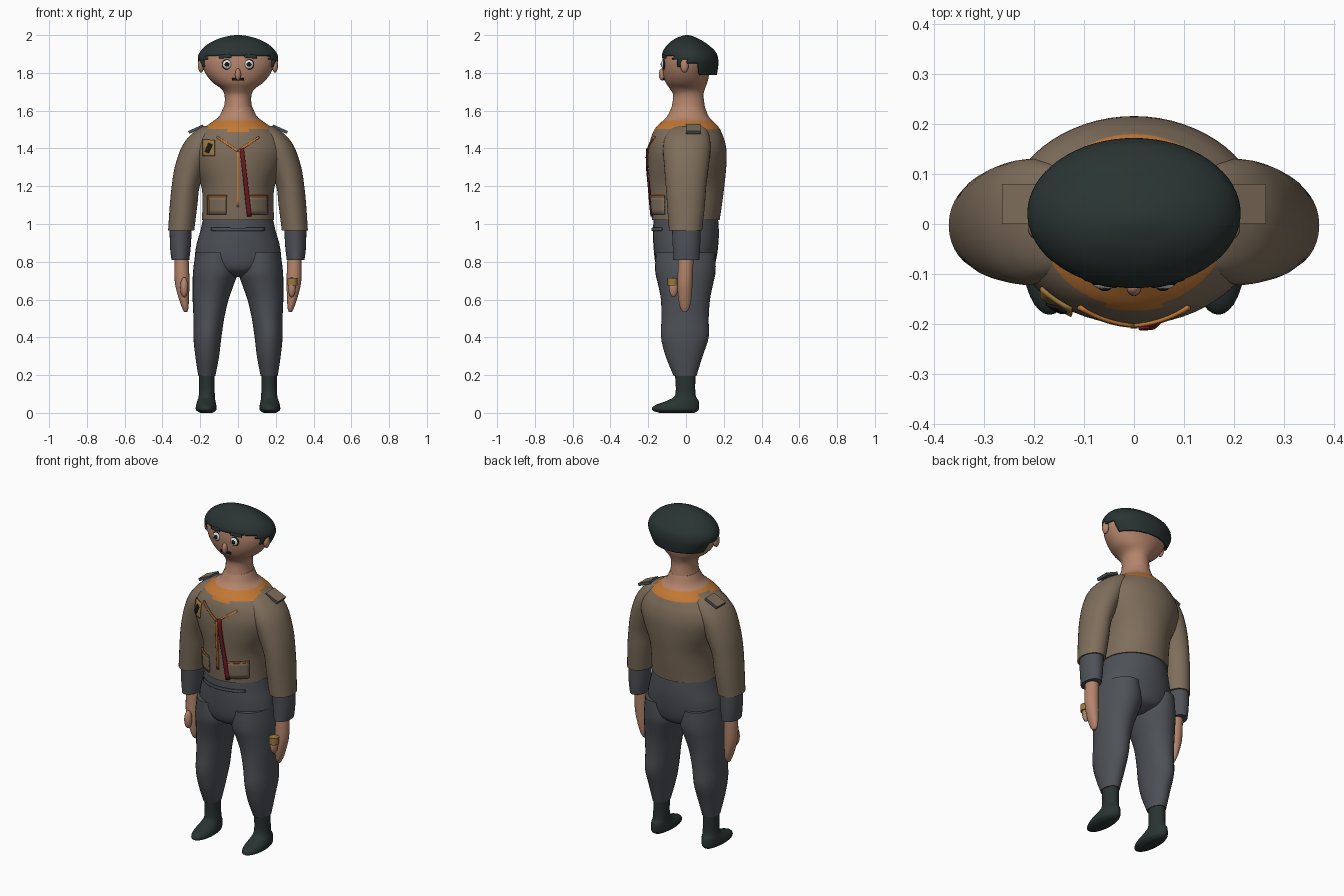
import bpy, bmesh
from math import sin, cos, pi, sqrt, radians
from mathutils import Matrix, Vector

cube = bpy.data.objects.get("Cube")
if cube:
    bpy.data.objects.remove(cube, do_unlink=True)


def material(name, *rgb):
    mat = bpy.data.materials.new(name)
    mat.use_nodes = True
    mat.diffuse_color = (*rgb, 1)
    mat.node_tree.nodes["Principled BSDF"].inputs["Base Color"].default_value = (*rgb, 1)
    return mat


tan = material("jacket tan", .21, .155, .105)
gray = material("trouser gray", .075, .082, .095)
dark = material("dark green", .022, .034, .032)
skin = material("skin", .46, .235, .15)
orange = material("orange", .55, .19, .035)
red = material("dark red", .16, .01, .016)
gold = material("gold", .33, .19, .05)
white = material("eye white", .75, .75, .72)
black = material("black", .01, .01, .012)


def finish(name, bm, mats, rule=None):
    """Turn a bmesh into a smooth object; rule picks a material per face."""
    bmesh.ops.recalc_face_normals(bm, faces=bm.faces)
    for face in bm.faces:
        face.smooth = True
        if rule:
            face.material_index = rule(face)
    mesh = bpy.data.meshes.new(name)
    bm.to_mesh(mesh)
    bm.free()
    for mat in mats:
        mesh.materials.append(mat)
    mesh.set_sharp_from_angle(angle=radians(45))
    obj = bpy.data.objects.new(name, mesh)
    bpy.context.collection.objects.link(obj)
    return obj


def dense(rings, steps=4):
    """Smoothly resample rings of (z, x0, x1, y0, y1)."""
    rows = [Vector(r) for r in rings]
    result = []
    for i in range(len(rows) - 1):
        a, b, c, d = rows[max(i - 1, 0)], rows[i], rows[i + 1], rows[min(i + 2, len(rows) - 1)]
        for s in range(steps):
            t = s / steps
            result.append(b + (c - a) * (t / 2) + (a * 2 - b * 5 + c * 4 - d) * (t * t / 2)
                          + (b * 3 - a - c * 3 + d) * (t ** 3 / 2))
    return result + [rows[-1]]


def loft(name, rings, mats, side=1, segments=32, rule=None, remove=None):
    bm = bmesh.new()
    loops = []
    for z, x0, x1, y0, y1 in dense(rings):
        loops.append([bm.verts.new((side * ((x0 + x1) / 2 + (x1 - x0) / 2 * cos(2 * pi * k / segments)),
                                    (y0 + y1) / 2 + (y1 - y0) / 2 * sin(2 * pi * k / segments), z))
                      for k in range(segments)])
    for low, high in zip(loops, loops[1:]):
        for k in range(segments):
            n = (k + 1) % segments
            bm.faces.new((low[k], low[n], high[n], high[k]))
    bm.faces.new(loops[-1])
    if remove:
        gone = [f for f in bm.faces if remove(f.calc_center_median())]
        bmesh.ops.delete(bm, geom=gone, context="FACES")
    else:
        bm.faces.new(loops[0])
    return finish(name, bm, mats, rule)


def centred(rows):
    """Rings symmetric about x = 0, given as (z, half width, y0, y1)."""
    return [(z, -w, w, y0, y1) for z, w, y0, y1 in rows]


def front(rings, x, z):
    """Depth of the front surface of a loft at x, z."""
    rows = sorted(dense(rings), key=lambda r: r[0])
    for a, b in zip(rows, rows[1:]):
        if a[0] <= z <= b[0]:
            r = a.lerp(b, (z - a[0]) / max(b[0] - a[0], 1e-6))
            u = (x - (r[1] + r[2]) / 2) / ((r[2] - r[1]) / 2)
            return (r[3] + r[4]) / 2 - (r[4] - r[3]) / 2 * sqrt(max(0, 1 - u * u))
    return 0


def strip(name, rings, start, end, width, mat, lift=.004, cuts=8):
    """Thin plate from start to end (x, z) wrapped on a loft's front."""
    a, b = Vector(start), Vector(end)
    across = Vector((a.y - b.y, b.x - a.x)).normalized() * width / 2
    bm = bmesh.new()
    rows = []
    for i in range(cuts + 1):
        mid = a.lerp(b, i / cuts)
        row = []
        for j in range(-2, 3):
            p = mid + across * (j / 2)
            row.append(bm.verts.new((p.x, front(rings, p.x, p.y) - lift, p.y)))
        rows.append(row)
    for r, s in zip(rows, rows[1:]):
        for j in range(4):
            bm.faces.new((r[j], r[j + 1], s[j + 1], s[j]))
    obj = finish(name, bm, [mat])
    solid = obj.modifiers.new("thickness", "SOLIDIFY")
    solid.thickness, solid.offset = .007, 0


def ball(name, centre, radii, mat):
    bm = bmesh.new()
    bmesh.ops.create_uvsphere(bm, u_segments=20, v_segments=12, radius=1,
                              matrix=Matrix.Translation(centre) @ Matrix.Diagonal((*radii, 1)))
    return finish(name, bm, [mat])


# Jacket body with a stepped neckline and bare neck base
torso = centred([(1.02, .192, -.18, .178), (1.1, .188, -.187, .19), (1.2, .194, -.193, .203),
                 (1.3, .235, -.2, .213), (1.38, .258, -.2, .215), (1.44, .245, -.19, .205),
                 (1.48, .215, -.177, .19), (1.51, .18, -.16, .175), (1.54, .138, -.13, .148),
                 (1.57, .1, -.1, .12), (1.62, .076, -.075, .1)])


def neckline(face):
    c = face.calc_center_median()
    edge = 1.487 if abs(c.x) < .06 and c.y < 0 else 1.505
    if abs(c.x) > .13 and 0 < c.y < .08:
        edge = 1.53
    return 2 if c.z > 1.548 else int(c.z > edge)


loft("jacket_body", torso, [tan, orange, skin], segments=64, rule=neckline)

# Trouser seat
hips = centred([(.72, .06, -.07, .07), (.75, .15, -.14, .135), (.8, .222, -.163, .157),
                (.88, .222, -.172, .17), (.96, .2, -.175, .174), (1.05, .18, -.17, .168)])
loft("trouser_seat", hips, [gray])
strip("waist_band", hips, (-.14, .972), (.14, .972), .016, gray, .005, 16)

# Arms, legs and feet
sleeve = [(.965, .232, .37, -.09, .085), (1.1, .215, .361, -.1, .1), (1.2, .203, .351, -.107, .107),
          (1.3, .165, .335, -.115, .12), (1.4, .12, .302, -.122, .13), (1.46, .1, .262, -.11, .125),
          (1.5, .1, .215, -.085, .11), (1.52, .12, .18, -.04, .08)]
cuff = [(.81, .258, .352, -.068, .07), (.88, .25, .36, -.07, .075), (.99, .244, .362, -.075, .078)]
hand = [(.535, .268, .286, -.018, .004), (.56, .262, .298, -.032, .02), (.62, .259, .318, -.042, .03),
        (.7, .257, .335, -.045, .035), (.83, .262, .335, -.04, .04)]
leg = [(.195, .12, .21, -.065, .055), (.3, .1, .226, -.108, .088), (.4, .088, .236, -.132, .12),
       (.5, .073, .236, -.13, .12), (.6, .05, .24, -.133, .127), (.68, .022, .24, -.148, .143),
       (.75, .002, .238, -.163, .157), (.85, .015, .225, -.16, .155)]
boot = [(0, .135, .2, -.14, .045), (.015, .115, .222, -.18, .066), (.04, .115, .222, -.165, .07),
        (.065, .12, .215, -.1, .066), (.1, .123, .207, -.056, .05), (.22, .124, .206, -.06, .05)]
for side, label in ((1, "left_"), (-1, "right_")):
    loft(label + "sleeve", sleeve, [tan], side)
    loft(label + "cuff", cuff, [gray], side)
    loft(label + "hand", hand, [skin], side, 20)
    ball(label + "thumb", (side * .285, -.066, .665), (.021, .024, .053), skin)
    loft(label + "trouser_leg", leg, [gray], side)
    loft(label + "boot", boot, [dark], side)
    # Shoulder strap: cloth on top, gray edges
    bm = bmesh.new()
    bmesh.ops.create_cube(bm, size=1, matrix=Matrix.Translation((side * .222, .04, 1.502))
                          @ Matrix.Rotation(side * radians(24), 4, "Y")
                          @ Matrix.Diagonal((.085, .08, .016, 1)))
    finish(label + "shoulder_strap", bm, [gray, tan], lambda f: int(f.normal.z > .8))
    # Front pocket with piped opening
    strip(label + "pocket", torso, (side * .062, 1.1), (side * .155, 1.1), .1, tan, .008)
    strip(label + "pocket_piping", torso, (side * .06, 1.148), (side * .157, 1.148), .009, orange, .012)
    # Collar branch of the zip
    strip(label + "collar_piping", torso, (0, 1.385), (side * .11, 1.46), .011, orange)

# Chest trim
strip("right_pocket_edge", torso, (-.157, 1.05), (-.157, 1.15), .006, orange, .012)
strip("zip", torso, (0, 1.09), (0, 1.39), .013, orange)
strip("red_strap", torso, (.06, 1.04), (.02, 1.4), .022, red, .009, 16)
strip("badge", torso, (-.155, 1.36), (-.155, 1.445), .062, gold, .008)
strip("badge_emblem", torso, (-.165, 1.38), (-.145, 1.425), .022, black, .014)

# Ring on the left thumb
bm = bmesh.new()
bmesh.ops.create_cone(bm, cap_ends=True, segments=16, radius1=.027, radius2=.027, depth=.04,
                      matrix=Matrix.Translation((.288, -.07, .695)))
finish("thumb_ring", bm, [gold])

# Head and neck
head = centred([(1.55, .1, -.09, .11), (1.62, .074, -.076, .1), (1.68, .071, -.068, .093),
                (1.715, .088, -.085, .1), (1.75, .135, -.108, .113), (1.8, .174, -.122, .125),
                (1.86, .194, -.125, .14), (1.92, .18, -.112, .135), (1.96, .11, -.065, .09)])
loft("head", head, [skin], segments=40)
ball("nose", (0, -.126, 1.792), (.015, .018, .032), skin)
strip("moustache", head, (-.032, 1.766), (.032, 1.766), .012, black)
for side, label in ((1, "left_"), (-1, "right_")):
    ball(label + "ear", (side * .196, -.008, 1.84), (.016, .022, .038), skin)
    ball(label + "eye_rim", (side * .058, -.115, 1.845), (.028, .012, .028), black)
    ball(label + "eye", (side * .058, -.118, 1.845), (.024, .013, .024), white)
    ball(label + "pupil", (side * .058, -.127, 1.845), (.013, .007, .013), black)
    strip(label + "eyebrow", head, (side * .035, 1.89), (side * .1, 1.885), .018, dark)

# Hair cap with a stepped hairline
hair = centred([(1.79, .172, -.1, .163), (1.83, .198, -.122, .17), (1.87, .213, -.128, .171),
                (1.91, .202, -.124, .158), (1.95, .163, -.098, .116), (1.98, .105, -.06, .068),
                (1.996, .045, -.02, .03), (2, .01, 0, .01)])


def below_hairline(c):
    if c.y > .065:
        return False
    if c.y > 0:
        return c.z < 1.852
    if c.y > -.045:
        return c.z < (1.825 if c.y < -.025 else 1.868)
    return c.z < (1.89 if abs(c.x) < .17 else 1.868)


cap = loft("hair", hair, [dark], segments=64, remove=below_hairline)
shell = cap.modifiers.new("thickness", "SOLIDIFY")
shell.thickness, shell.offset = .012, -1
